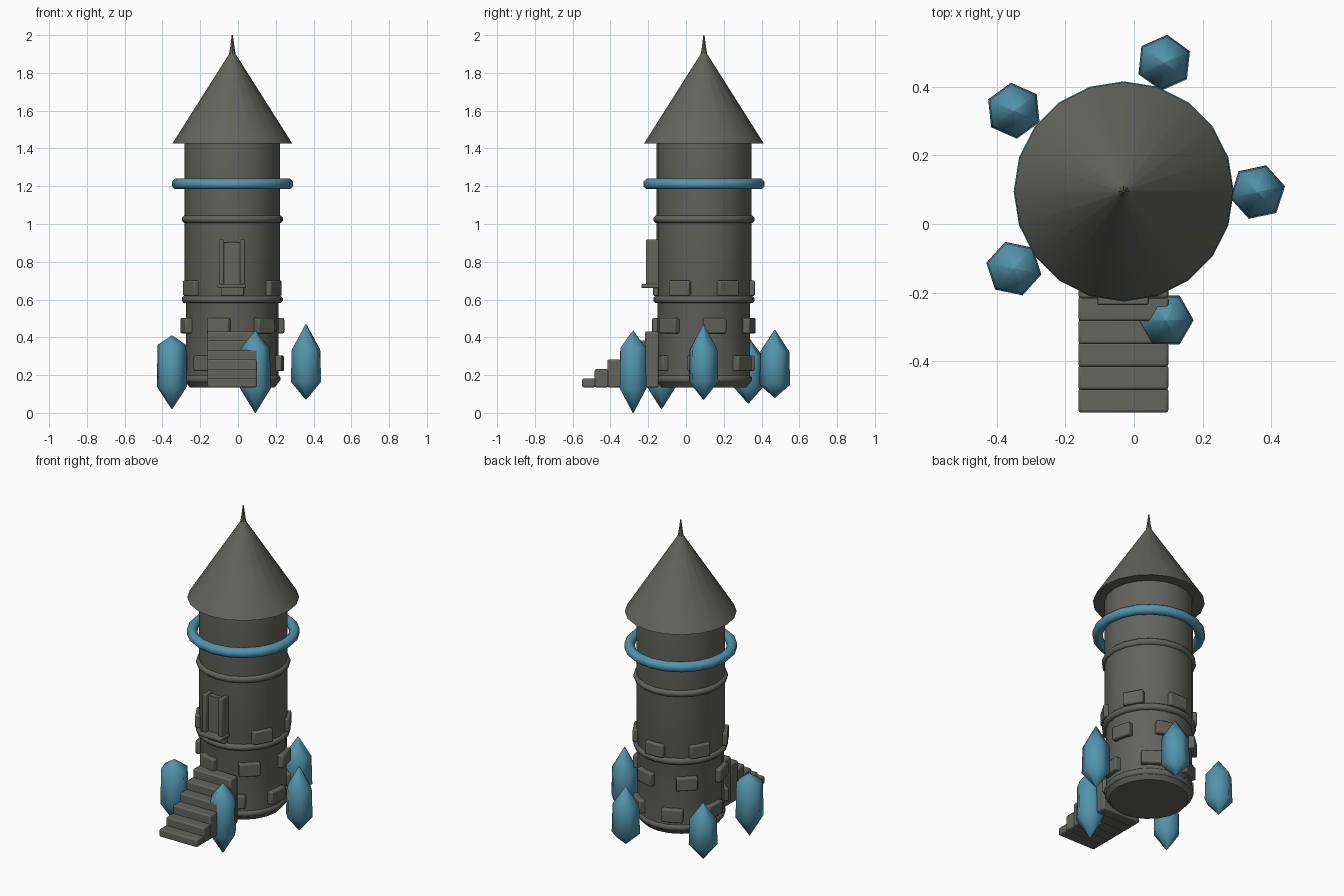
import bpy, bmesh, math
from mathutils import Matrix, Vector

if "Cube" in bpy.data.objects:
    bpy.data.objects.remove(bpy.data.objects["Cube"])

CX, CY = -0.03, 0.095      # tower axis
SIDES = 20


def material(name, rgb):
    m = bpy.data.materials.new(name)
    m.diffuse_color = (*rgb, 1)
    m.use_nodes = True
    m.node_tree.nodes["Principled BSDF"].inputs["Base Color"].default_value = m.diffuse_color
    return m


STONE = material("grey stone", (0.125, 0.125, 0.112))
BLUE = material("crystal blue", (0.085, 0.30, 0.42))


def finish(name, bm, mat, angle=35, bevel=0):
    bmesh.ops.recalc_face_normals(bm, faces=bm.faces)
    me = bpy.data.meshes.new(name)
    bm.to_mesh(me)
    bm.free()
    me.materials.append(mat)
    for p in me.polygons:
        p.use_smooth = True
    me.set_sharp_from_angle(angle=math.radians(angle))
    ob = bpy.data.objects.new(name, me)
    bpy.context.collection.objects.link(ob)
    if bevel:
        b = ob.modifiers.new("soft edges", "BEVEL")
        b.width, b.segments = bevel, 2
    return ob


def lathe(name, profile, mat, sides=SIDES, center=(CX, CY), angle=35, closed=False, phase=0):
    """Spin (radius, z) points about a vertical axis; closed joins the ends, else caps them."""
    bm = bmesh.new()
    rings = []
    for r, z in profile:
        rings.append([bm.verts.new((center[0] + r * math.cos(phase + math.tau * i / sides),
                                    center[1] + r * math.sin(phase + math.tau * i / sides), z))
                      for i in range(sides)])
    pairs = list(zip(rings, rings[1:])) + ([(rings[-1], rings[0])] if closed else [])
    for a, b in pairs:
        for i in range(sides):
            j = (i + 1) % sides
            bm.faces.new((a[i], a[j], b[j], b[i]))
    if not closed:
        bm.faces.new(rings[0])
        bm.faces.new(rings[-1])
    return finish(name, bm, mat, angle)


def hoop(name, major, minor, z, mat):
    n = 8
    prof = [(major + minor * math.cos(math.tau * (k + .5) / n),
             z + minor * math.sin(math.tau * (k + .5) / n)) for k in range(n)]
    return lathe(name, prof, mat, closed=True, angle=60)


def box(name, x0, x1, y0, y1, z0, z1, bevel=0.006):
    bm = bmesh.new()
    bmesh.ops.create_cube(bm, size=1, matrix=Matrix.Translation(
        ((x0 + x1) / 2, (y0 + y1) / 2, (z0 + z1) / 2)) @ Matrix.Diagonal((x1 - x0, y1 - y0, z1 - z0, 1)))
    return finish(name, bm, STONE, bevel=bevel)


# Tower shaft
lathe("tower_body", [(0.225, 0.135), (0.245, 0.16), (0.245, 0.58), (0.252, 0.60), (0.252, 1.43)], STONE)

# Roof and spire
lathe("roof", [(0.318, 1.425), (0.014, 1.905)], STONE)
lathe("spire", [(0.018, 1.895), (0.012, 1.93), (0.003, 2.0)], STONE, sides=8)

# Stone bands and floating blue ring
hoop("base_band", 0.232, 0.024, 0.18, STONE)
hoop("middle_band", 0.248, 0.021, 0.60, STONE)
hoop("upper_band", 0.248, 0.021, 1.025, STONE)
hoop("blue_ring", 0.293, 0.030, 1.212, BLUE)

# Raised stone blocks, six in each of three rows
for row, (z, start) in enumerate([(0.262, -66), (0.462, -107), (0.66, -90)]):
    for k in range(6):
        a = math.radians(start + 60 * k)
        bm = bmesh.new()
        mat = (Matrix.Translation((CX, CY, z)) @ Matrix.Rotation(a, 4, "Z")
               @ Matrix.Translation((0.247, 0, 0)) @ Matrix.Diagonal((0.046, 0.122, 0.082, 1)))
        bmesh.ops.create_cube(bm, size=1, matrix=mat)
        finish(f"stone_block_{row}_{k}", bm, STONE, bevel=0.008)

# Window: recessed panel, two posts, sill
box("window_panel", -0.078, 0.012, -0.185, -0.10, 0.67, 0.905, 0.003)
for x in (-0.101, 0.010):
    box("window_post", x, x + 0.026, -0.212, -0.12, 0.67, 0.918)
box("window_sill", -0.108, 0.043, -0.236, -0.12, 0.66, 0.682)

# Front steps
for i in range(6):
    y = -0.55 + 0.0667 * i
    box(f"step_{i}", -0.162, 0.10, y, y + 0.072, 0.135, 0.182 + 0.05 * i, 0.008)

# Ring of crystals: x, y, then bottom, lower shoulder, upper shoulder and top heights
crystals = [(0.36, 0.093, 0.07, 0.165, 0.335, 0.47),
            (0.088, 0.47, 0.08, 0.15, 0.325, 0.44),
            (-0.35, 0.33, 0.05, 0.14, 0.30, 0.40),
            (-0.35, -0.13, 0.02, 0.14, 0.36, 0.41),
            (0.092, -0.28, 0.0, 0.13, 0.345, 0.435)]
for i, (x, y, z0, z1, z2, z3) in enumerate(crystals):
    lathe(f"crystal_{i}", [(0.002, z0), (0.082, z1), (0.077, z2), (0.002, z3)],
          BLUE, sides=6, center=(x, y), angle=65, phase=math.radians(72 * i + 12))
